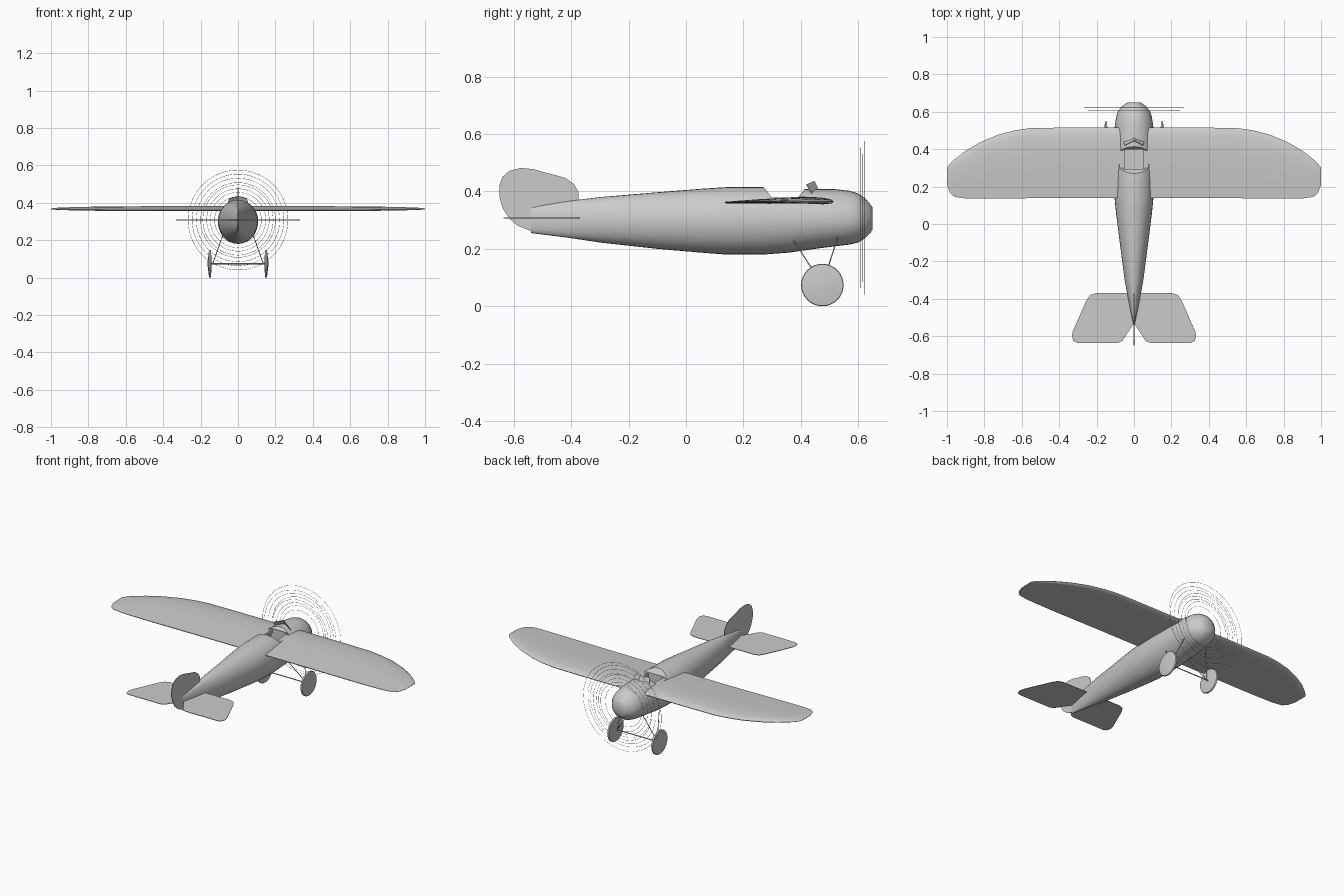
import bpy, bmesh, math
from mathutils import Vector

cube = bpy.data.objects.get("Cube")
if cube:
    bpy.data.objects.remove(cube, do_unlink=True)

grey = bpy.data.materials.new("plain grey")
grey.use_nodes = True
grey.diffuse_color = (0.6, 0.6, 0.6, 1)
grey.node_tree.nodes["Principled BSDF"].inputs["Base Color"].default_value = (0.6, 0.6, 0.6, 1)


def make(name, bm, smooth=None):
    bmesh.ops.recalc_face_normals(bm, faces=bm.faces)
    mesh = bpy.data.meshes.new(name)
    bm.to_mesh(mesh)
    bm.free()
    mesh.materials.append(grey)
    ob = bpy.data.objects.new(name, mesh)
    bpy.context.collection.objects.link(ob)
    if smooth:
        bpy.ops.object.select_all(action='DESELECT')
        ob.select_set(True)
        bpy.context.view_layer.objects.active = ob
        bpy.ops.object.shade_smooth_by_angle(angle=math.radians(smooth))
    return ob


def loft(name, sections, smooth=40):
    bm = bmesh.new()
    rings = [[bm.verts.new(p) for p in s] for s in sections]
    n = len(rings[0])
    for a, b in zip(rings, rings[1:]):
        for i in range(n):
            j = (i + 1) % n
            bm.faces.new((a[i], a[j], b[j], b[i]))
    bm.faces.new(rings[0])
    bm.faces.new(rings[-1])
    return make(name, bm, smooth)


def plate(name, outline, offset, smooth=None):
    """Flat outline given thickness along the offset vector."""
    off = Vector(offset)
    return loft(name, [[Vector(p) - off for p in outline], [Vector(p) + off for p in outline]], smooth)


def rod(name, a, b, r):
    a, b = Vector(a), Vector(b)
    bm = bmesh.new()
    rot = (b - a).to_track_quat('Z', 'Y').to_matrix().to_4x4()
    rot.translation = (a + b) / 2
    bmesh.ops.create_cone(bm, cap_ends=True, segments=8, radius1=r, radius2=r,
                          depth=(b - a).length, matrix=rot)
    return make(name, bm, 40)


def cut(target, cutter):
    mod = target.modifiers.new("cut", 'BOOLEAN')
    mod.operation = 'DIFFERENCE'
    mod.solver = 'EXACT'
    mod.object = cutter
    cutter.hide_render = True
    cutter.hide_viewport = True
    cutter.display_type = 'WIRE'


# Fuselage: y, bottom, top, half width
stations = [(-.54, .255, .345, .003), (-.42, .24, .365, .028), (-.3, .222, .38, .05),
            (-.1, .2, .397, .076), (.05, .187, .409, .095), (.14, .18, .415, .104),
            (.27, .18, .415, .108), (.36, .187, .41, .108), (.45, .2, .408, .107),
            (.52, .209, .408, .103), (.57, .215, .402, .096), (.6, .222, .393, .087),
            (.625, .238, .375, .07), (.642, .255, .355, .047), (.65, .268, .343, .035)]
sections = []
for y, lo, hi, w in stations:
    mid = .302
    ring = []
    for i in range(32):
        t = math.tau * i / 32
        s = math.sin(t)
        ring.append((w * math.cos(t), y, mid + s * ((hi - mid) if s > 0 else (mid - lo))))
    sections.append(ring)
fuselage = loft("fuselage", sections, 50)

# Cockpit opening: a full width notch, then a narrower well
notch = [(0, .3, .378), (0, .39, .378), (0, .43, .43), (0, .258, .43)]
cut(fuselage, plate("cockpit_notch_cutter", notch, (.2, 0, 0)))
well = [(0, .295, .3), (0, .41, .3), (0, .41, .39), (0, .295, .39)]
cut(fuselage, plate("cockpit_well_cutter", well, (.06, 0, 0)))

# Windscreen: two raked panes meeting at the centre
for side, s in (("left", 1), ("right", -1)):
    pane = [(0, .462, .402), (s * .055, .438, .392), (s * .048, .42, .424), (0, .446, .436)]
    plate(side + "_windscreen_pane", pane, (0, .0015, .001))

# Wings: span station, leading edge, trailing edge, thickness factor
span = [(.05, .515, .14, 1), (.4, .515, .14, 1), (.55, .513, .138, .95), (.63, .502, .137, .9),
        (.72, .48, .136, .85), (.82, .438, .136, .75), (.9, .392, .137, .6),
        (.96, .345, .145, .45), (.985, .322, .168, .3), (1, .3, .21, .12)]
airfoil = [(0, -.002), (.03, .006), (.12, .012), (.3, .015), (.6, .008), (1, -.005),
           (1, -.009), (.6, -.010), (.3, -.009), (.1, -.012), (.02, -.009)]
for side, s in (("left", 1), ("right", -1)):
    loft(side + "_wing", [[(s * x, le + (te - le) * u, .367 + z * k) for u, z in airfoil]
                          for x, le, te, k in span], 40)

# Tail surfaces
half = [(0, -.37), (.205, -.37), (.235, -.38), (.255, -.41), (.328, -.575), (.332, -.6),
        (.325, -.625), (.305, -.635), (.085, -.635), (.062, -.625), (0, -.53)]
for side, s in (("left", 1), ("right", -1)):
    plate(side + "_tailplane", [(s * x, y, .308) for x, y in half], (0, 0, .0015))
fin = [(-.375, .37), (-.375, .4), (-.39, .425), (-.42, .447), (-.48, .463), (-.53, .477),
       (-.575, .482), (-.615, .472), (-.64, .45), (-.65, .42), (-.65, .38), (-.638, .34),
       (-.615, .305), (-.585, .28), (-.54, .262), (-.5, .3)]
plate("fin_and_rudder", [(0, y, z) for y, z in fin], (.0015, 0, 0))

# Undercarriage: shallow cone wheels, axle and struts
hub_y, hub_z = .475, .074
for side, s in (("left", 1), ("right", -1)):
    discs = [(.141, .02), (.145, .072), (.148, .074), (.152, .074), (.155, .072), (.162, .015)]
    loft(side + "_wheel", [[(s * x, hub_y + r * math.cos(math.tau * i / 32),
                             hub_z + r * math.sin(math.tau * i / 32)) for i in range(32)]
                           for x, r in discs], 40)
    for end, y in (("front", .53), ("rear", .365)):
        rod(f"{side}_{end}_strut", (s * .135, hub_y, hub_z), (s * .075, y, .245), .002)
rod("axle", (-.15, hub_y, hub_z), (.15, hub_y, hub_z), .003)

# Spinning propeller: fine concentric motion rings
rings = [(.267, .622), (.245, .608), (.223, .615), (.2, .622), (.188, .608),
         (.167, .615), (.148, .622), (.125, .608)]
for k, (r, y) in enumerate(rings):
    curve = bpy.data.curves.new("propeller_ring", 'CURVE')
    curve.dimensions = '3D'
    curve.bevel_depth = .0008
    curve.bevel_resolution = 0
    line = curve.splines.new('POLY')
    line.points.add(63)
    line.use_cyclic_u = True
    for i, p in enumerate(line.points):
        t = math.tau * i / 64
        p.co = (r * math.cos(t), y, .308 + r * math.sin(t), 1)
    curve.materials.append(grey)
    bpy.context.collection.objects.link(bpy.data.objects.new(f"propeller_ring_{k + 1}", curve))
